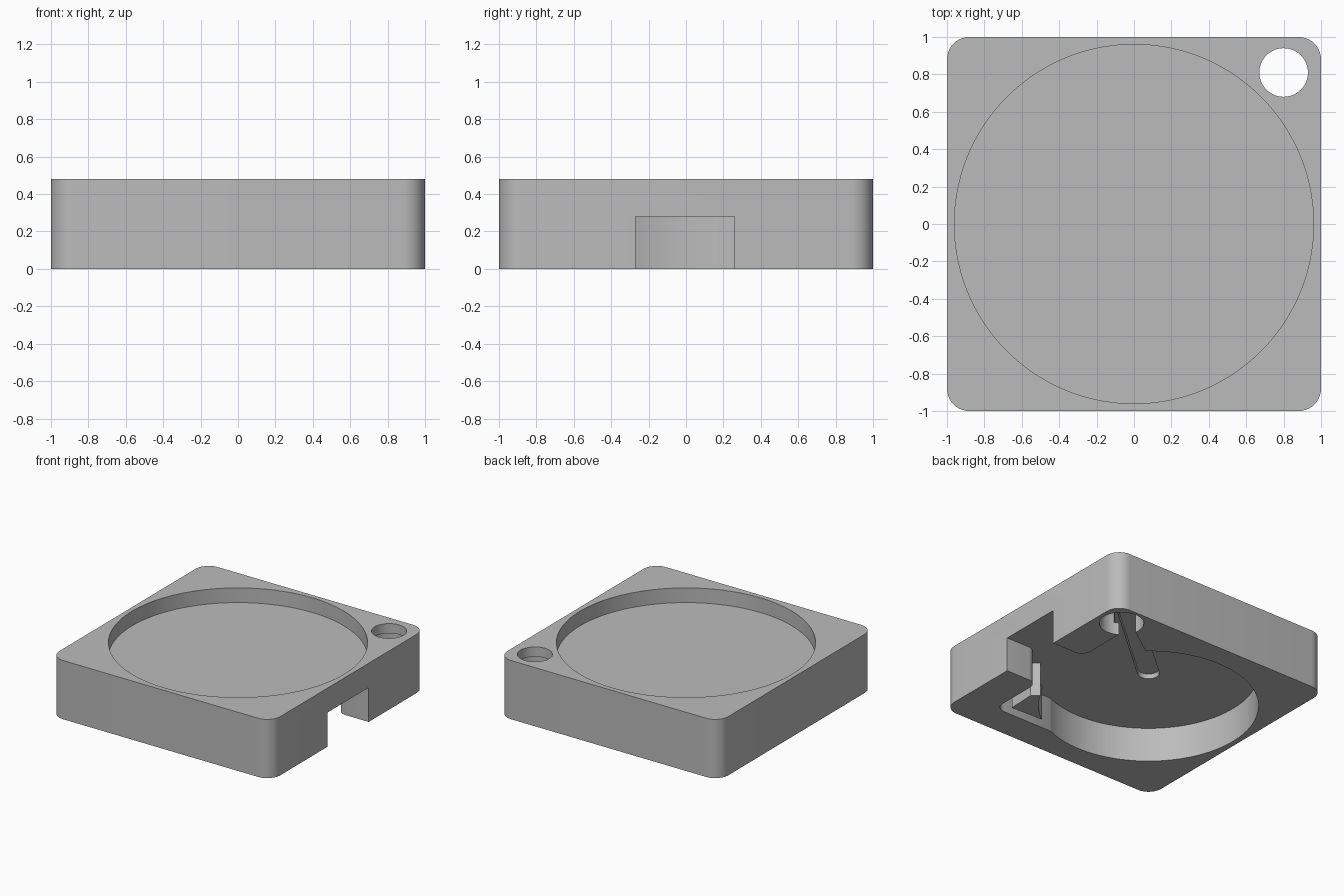
import bpy, bmesh, math
from mathutils import Vector

cube = bpy.data.objects.get("Cube")
if cube:
    bpy.data.objects.remove(cube, do_unlink=True)

grey = bpy.data.materials.new("plain grey")
grey.use_nodes = True
colour = (0.5, 0.5, 0.5, 1)
grey.diffuse_color = colour
grey.node_tree.nodes["Principled BSDF"].inputs["Base Color"].default_value = colour

HEIGHT, CEILING, FLOOR = 0.48, 0.28, 0.36
BAY = (-0.14, 0)
BAY_R = 0.815
HOLE = (0.8, 0.81)


def arc(centre, r, start, end, steps=10):
    """Points along an arc, angles in degrees."""
    angles = [math.radians(start + (end - start) * i / steps) for i in range(steps + 1)]
    return [(centre[0] + r * math.cos(a), centre[1] + r * math.sin(a)) for a in angles]


def circle(centre, r, sides=96):
    return arc(centre, r, 0, 360, sides)[:-1]


def prism(name, outline, low, high):
    """Upright solid with the given outline."""
    bm = bmesh.new()
    face = bm.faces.new([bm.verts.new((x, y, low)) for x, y in outline])
    top = bmesh.ops.extrude_face_region(bm, geom=[face])["geom"]
    moved = [v for v in top if isinstance(v, bmesh.types.BMVert)]
    bmesh.ops.translate(bm, verts=moved, vec=(0, 0, high - low))
    bmesh.ops.recalc_face_normals(bm, faces=bm.faces)
    mesh = bpy.data.meshes.new(name)
    bm.to_mesh(mesh)
    bm.free()
    mesh.materials.append(grey)
    obj = bpy.data.objects.new(name, mesh)
    bpy.context.collection.objects.link(obj)
    return obj


def activate(obj):
    bpy.ops.object.select_all(action='DESELECT')
    obj.select_set(True)
    bpy.context.view_layer.objects.active = obj


def cut(body, outline, low, high):
    cutter = prism("cutter", outline, low, high)
    mod = body.modifiers.new("cut", 'BOOLEAN')
    mod.operation, mod.solver, mod.object = 'DIFFERENCE', 'EXACT', cutter
    activate(body)
    bpy.ops.object.modifier_apply(modifier=mod.name)
    bpy.data.objects.remove(cutter, do_unlink=True)


# Square case with rounded corners
corner = 0.12
c = 1 - corner
case = []
for i, (sx, sy) in enumerate([(1, 1), (-1, 1), (-1, -1), (1, -1)]):
    case += arc((sx * c, sy * c), corner, 90 * i, 90 * i + 90)
body = prism("case", case, 0, HEIGHT)

# Round tray in the top
cut(body, circle((0, 0), 0.96, 128), FLOOR, 1)

# Round bay underneath
cut(body, circle(BAY, BAY_R, 128), -0.1, CEILING)

# Side opening and cable pocket beside the bay
pocket = [(0.1, -0.75)]
pocket += arc((0.63, -0.67), 0.08, -90, 0)
pocket += arc((0.79, -0.35), 0.08, 180, 90)
pocket += [(1.1, -0.27), (1.1, 0.26)]
pocket += arc((0.79, 0.34), 0.08, 270, 180)
pocket += [(0.71, 0.68), (0.64, 0.78), (0.4, 0.61), (0.2, 0.4)]
cut(body, pocket, -0.1, CEILING)

# Stepped corner hole
cut(body, circle(HOLE, 0.165, 48), -0.1, 0.4)
cut(body, circle(HOLE, 0.13, 48), -0.1, 1)

# Wire groove in the bay ceiling, from the bay centre to the corner hole
heading = math.degrees(math.atan2(HOLE[1] - BAY[1], HOLE[0] - BAY[0]))
groove = arc(BAY, 0.08, heading + 90, heading + 270)
groove += arc(HOLE, 0.08, heading - 90, heading + 90)
cut(body, groove, 0.1, 0.32)

# Cable post between the bay and the pocket
post_outline = arc(BAY, BAY_R, -54, -29, 16) + [(0.63, -0.44), (0.62, -0.67)]
post = prism("cable_post", post_outline, 0, CEILING + 0.02)

for obj in (body, post):
    activate(obj)
    bpy.ops.object.shade_smooth_by_angle(angle=math.radians(30))
